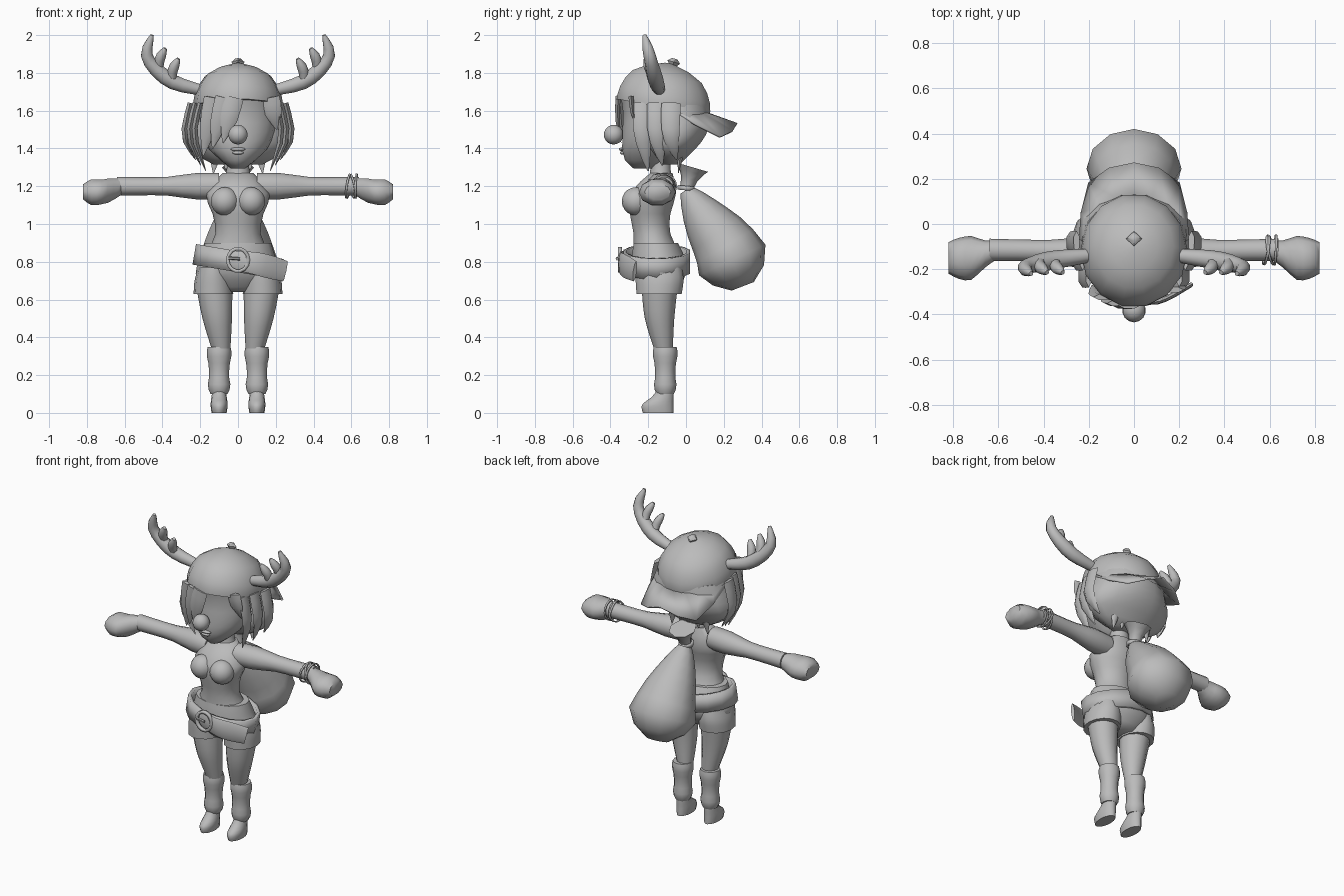
import bpy, bmesh, math
from mathutils import Vector

cube = bpy.data.objects.get("Cube")
if cube:
    bpy.data.objects.remove(cube, do_unlink=True)

tone = (.5, .5, .5, 1)
grey = bpy.data.materials.new("plain grey")
grey.use_nodes = True
grey.diffuse_color = tone
grey.node_tree.nodes["Principled BSDF"].inputs["Base Color"].default_value = tone

X, Y, Z = Vector((1, 0, 0)), Vector((0, 1, 0)), Vector((0, 0, 1))
SIDES = {"left": 1, "right": -1}


def blend(keys, t):
    """Smooth curve through evenly spaced keys, t running from start to end."""
    last = len(keys) - 1
    i = max(0, min(int(t * last), last - 1))
    f = t * last - i
    a, b, c, d = (keys[max(0, min(j, last))] for j in range(i - 1, i + 3))
    return b + ((c - a) * f + (a * 2 - b * 5 + c * 4 - d) * f ** 2 + (b * 3 - a - c * 3 + d) * f ** 3) / 2


def finish(name, bm, thickness=0):
    bmesh.ops.recalc_face_normals(bm, faces=bm.faces)
    mesh = bpy.data.meshes.new(name)
    bm.to_mesh(mesh)
    bm.free()
    obj = bpy.data.objects.new(name, mesh)
    bpy.context.collection.objects.link(obj)
    mesh.materials.append(grey)
    bpy.ops.object.select_all(action='DESELECT')
    obj.select_set(True)
    bpy.context.view_layer.objects.active = obj
    bpy.ops.object.shade_smooth_by_angle(angle=math.radians(55))
    if thickness:
        shell = obj.modifiers.new("thickness", 'SOLIDIFY')
        shell.thickness = thickness
        shell.offset = 0


def loft(name, path, wide, flat=(1,), sides=12, steps=8, ref=X, axis=None, mirror=1, thickness=0):
    """Skin ellipses along a path: wide is the radius along ref, flat the ratio of the other."""
    keys = [Vector((x * mirror, y, z)) for x, y, z in path]
    centres = [blend(keys, i / steps) for i in range(steps + 1)]
    bm = bmesh.new()
    rings = []
    for i, centre in enumerate(centres):
        along = axis or centres[min(i + 1, steps)] - centres[max(i - 1, 0)]
        along = along.normalized()
        u = (ref - along * ref.dot(along)).normalized()
        v = along.cross(u) * blend(flat, i / steps)
        radius = blend(wide, i / steps)
        angles = [math.tau * k / sides for k in range(sides)]
        rings.append([bm.verts.new(centre + (u * math.cos(a) + v * math.sin(a)) * radius) for a in angles])
    for low, high in zip(rings, rings[1:]):
        for k in range(sides):
            bm.faces.new((low[k - 1], low[k], high[k], high[k - 1]))
    if not thickness:
        bm.faces.new(rings[0])
        bm.faces.new(rings[-1])
    finish(name, bm, thickness)


def body(name, low, high, widths, fronts, backs, x=0, mirror=1, sides=14):
    """Upright loft given by half widths and by front and back outlines."""
    rise = (high - low) / (len(widths) - 1)
    path = [(x, (f + b) / 2, low + i * rise) for i, (f, b) in enumerate(zip(fronts, backs))]
    flat = [(b - f) / 2 / w for w, f, b in zip(widths, fronts, backs)]
    loft(name, path, widths, flat, sides, axis=Z, mirror=mirror)


def ball(name, place, size):
    bm = bmesh.new()
    bmesh.ops.create_uvsphere(bm, u_segments=14, v_segments=10, radius=1)
    bmesh.ops.scale(bm, vec=size, verts=bm.verts)
    bmesh.ops.translate(bm, vec=place, verts=bm.verts)
    finish(name, bm)


def hoop(name, place, normal, radius, ratio, height, thickness, ref=X):
    """Open band around a point."""
    centre, half = Vector(place), Vector(normal).normalized() * height / 2
    loft(name, (centre - half, centre + half), (radius,), (ratio,), 14, 1, ref, half, 1, thickness)


# Torso and neck
body("torso", .84, 1.27, (.17, .12, .135, .17, .08), (-.28, -.28, -.3, -.3, -.19),
     (-.03, -.08, -.08, -.05, -.07))
body("neck", 1.2, 1.38, (.085, .06, .055), (-.21, -.19, -.2), (-.07, -.08, -.08))

# Shorts and belt
body("shorts_hips", .64, .9, (.1, .22, .2, .175), (-.2, -.27, -.29, -.28), (-.06, 0, 0, -.04))
hoop("belt", (0, -.155, .8), (.17, 0, 1), .225, .76, .11, .02)
loft("belt_end", [(-.04, -.325, .81), (.1, -.345, .79), (.25, -.27, .75)],
     (.05, .056, .062, .055), (.2,), 8, ref=Z)
hoop("buckle", (0, -.35, .81), Y, .055, 1.1, .02, .018)
loft("buckle_prong", [(-.05, -.36, .82), (.01, -.365, .815)], (.008,), sides=6, steps=1, ref=Z)

for label, s in SIDES.items():
    ball(label + "_bust", (.07 * s, -.265, 1.12), (.075, .075, .075))
    # Legs, warmers and shoes
    body(label + "_shorts_leg", .63, .77, (.105, .1, .08), (-.265, -.27, -.27), (-.02, -.01, -.02),
         .13, s)
    loft(label + "_thigh", [(.09, -.12, .34), (.11, -.14, .5), (.125, -.14, .66)],
         (.05, .078, .095), axis=Z, mirror=s)
    loft(label + "_leg_warmer", [(.1, -.11, .1), (.1, -.11, .35)],
         (.045, .06, .053, .056, .066, .06), axis=Z, mirror=s)
    body(label + "_shoe", 0, .13, (.04, .045, .04, .035), (-.23, -.235, -.18, -.15), (-.065,) * 4,
         .1, s)
    # Arms and hands
    loft(label + "_arm", [(.1, -.14, 1.2), (.37, -.12, 1.2), (.64, -.115, 1.2)],
         (.07, .07, .05, .048, .05), axis=X, ref=Y, mirror=s)
    loft(label + "_hand", [(.61, -.115, 1.2), (.72, -.15, 1.17), (.82, -.15, 1.17)],
         (.043, .06, .097, .09, .07), (1, 1, .7, .8, .6), 10, axis=X, ref=Y, mirror=s)

for i, tilt in enumerate((-.15, .2, -.05)):
    hoop("bracelet_%d" % i, (.585 + i * .02, -.115, 1.2), (1, tilt, tilt), .064, 1, .01, .008, Y)

# Head, nose and lips
body("face", 1.295, 1.68, (.04, .15, .195, .205, .21), (-.28, -.34, -.34, -.335, -.35),
     (-.16, -.06, 0, .03, .05), sides=18)
ball("nose", (0, -.383, 1.473), (.052, .052, .052))
ball("upper_lip", (0, -.338, 1.396), (.04, .016, .01))
ball("lower_lip", (0, -.334, 1.377), (.03, .016, .01))

# Hair: bob, side locks, fringe and nape spikes
body("hair", 1.315, 1.63, (.13, .26, .28, .255, .225), (-.13, -.21, -.24, -.25, -.27),
     (-.03, .05, .11, .13, .125))
for label, s in SIDES.items():
    for i in range(3):
        x, y, low = .2 + i * .027, -.23 + i * .075, 1.28 + i * .03
        loft("%s_lock_%d" % (label, i),
             [(x, y, 1.64), (x + .03, y, 1.47), (x - .03, y + .03, low)],
             (.05, .05, .035, .003), (.3, .5), 6, 5, Y, mirror=s)
for i, (root, tip, low) in enumerate(((-.02, -.08, 1.43), (-.07, -.135, 1.4), (-.13, -.185, 1.36),
                                      (.17, .205, 1.5))):
    start = Vector((root, -.12 - math.sqrt(.058 - root ** 2), 1.67))
    end = Vector((tip, -.36 + 2.6 * tip ** 2, low))
    loft("fringe_%d" % i, [start, (start + end) / 2 - Y * .01, end], (.05, .045, .003), (.3,), 6, 4)
for i in range(-2, 3):
    loft("nape_spike_%d" % (i + 3), [(i * .06, -.03, 1.37), (i * .065, -.04, 1.27 + i % 2 * .02)],
         (.035, .003), (.6,), 6, 2)

# Cap with button and backward brim
loft("cap", [(0, -.12, 1.615), (0, -.09, 1.85)], (.235, .235, .21, .15, .02), (1.08,), 14, 6,
     axis=Vector((0, .19, 1)))
loft("cap_button", [(0, -.07, 1.84), (0, -.06, 1.875)], (.02, .035, .015), sides=4, steps=2)
edge = [Vector(p) for p in ((.24, -.07, 1.6), (.2, .18, 1.46), (0, .27, 1.53))]
edge += [Vector((-p.x, p.y, p.z)) for p in edge[1::-1]]
bm = bmesh.new()
rows = []
for i in range(9):
    a = math.radians(80 - 20 * i)
    inner = (.23 * math.sin(a), .25 * math.cos(a) - .12, 1.625 - .045 * math.cos(a))
    rows.append((bm.verts.new(inner), bm.verts.new(blend(edge, i / 8))))
for a, b in zip(rows, rows[1:]):
    bm.faces.new((a[0], a[1], b[1], b[0]))
finish("cap_brim", bm, .01)

# Antlers
for label, s in SIDES.items():
    loft(label + "_antler", [(.2, -.14, 1.71), (.36, -.16, 1.76), (.48, -.19, 1.88), (.455, -.22, 2)],
         (.03, .038, .042, .035, .028, .01), sides=10, steps=10, ref=Y, mirror=s)
    for i in range(2):
        x, z = .35 + i * .07, 1.755 + i * .055
        loft("%s_tine_%d" % (label, i),
             [(x, -.165, z), (x - .005, -.19, z + .06), (x - .035, -.215, z + .12)],
             (.026, .026, .026, .01), sides=8, steps=6, ref=Y, mirror=s)

# Sack with tied neck
loft("sack", [(0, 0, 1.18), (0, .1, 1.03), (0, .22, .86), (0, .3, .67)],
     (.035, .09, .14, .18, .205, .07), (1, .9))
loft("sack_mouth", [(0, 0, 1.18), (0, .035, 1.3)], (.035, .045, .085), sides=8, steps=4)
hoop("sack_tie", (0, 0, 1.19), (0, .1, 1), .04, 1, .024, .012)
